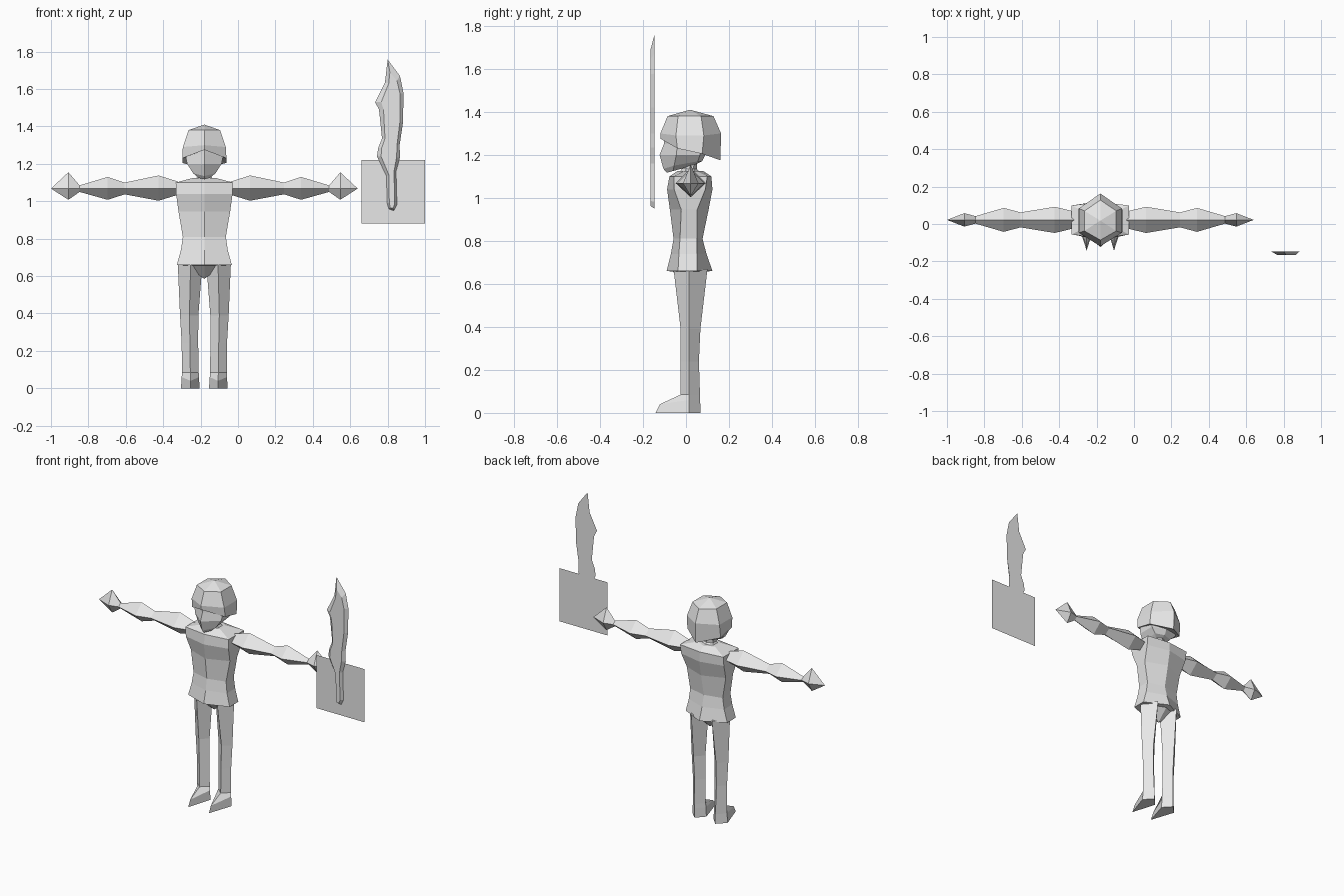
import bpy, bmesh

CX = -0.18  # figure's centre line
grey = bpy.data.materials.new("light grey")
grey.diffuse_color = (0.8, 0.8, 0.8, 1)


def loft(name, rings):
    """Skin closed rings of equal length; a collapsed ring becomes a point."""
    bm = bmesh.new()
    vs = [[bm.verts.new(p) for p in r] for r in rings]
    n = len(rings[0])
    for a, b in zip(vs, vs[1:]):
        for i in range(n):
            j = (i + 1) % n
            bm.faces.new((a[i], a[j], b[j], b[i]))
    bm.faces.new(vs[0][::-1])
    bm.faces.new(vs[-1])
    bmesh.ops.remove_doubles(bm, verts=bm.verts, dist=0.0005)
    bmesh.ops.recalc_face_normals(bm, faces=bm.faces)
    me = bpy.data.meshes.new(name)
    bm.to_mesh(me)
    bm.free()
    me.materials.append(grey)
    ob = bpy.data.objects.new(name, me)
    bpy.context.collection.objects.link(ob)
    return ob


def hexa(z, hx, yf, cf, cb, yb):
    """Six-sided ring: front point, two corners each side, back point.
    z is one height or (front, front corner, back corner, back)."""
    a, b, c, d = z if isinstance(z, tuple) else (z,) * 4
    return [(CX, yf, a), (CX + hx, cf, b), (CX + hx, cb, c),
            (CX, yb, d), (CX - hx, cb, c), (CX - hx, cf, b)]


def point(y, z):
    return [(CX, y, z)] * 6


# torso with shoulders, waist, flared hem and crotch point
loft("torso", [
    point(0.015, 0.585),
    hexa(0.657, 0.10, -0.06, -0.03, 0.05, 0.09),
    hexa(0.66, 0.147, -0.09, -0.037, 0.05, 0.123),
    hexa(0.74, 0.125, -0.07, -0.033, 0.05, 0.095),
    hexa(0.81, 0.115, -0.058, -0.028, 0.05, 0.077),
    hexa(0.945, 0.138, -0.075, -0.022, 0.052, 0.105),
    hexa(1.04, 0.151, -0.088, -0.055, 0.09, 0.123),
    hexa(1.10, 0.153, -0.077, -0.056, 0.099, 0.118),
    hexa(1.125, 0.06, -0.04, -0.01, 0.05, 0.08)])

# neck
loft("neck", [
    hexa(1.10, 0.06, -0.04, -0.01, 0.05, 0.08),
    hexa(1.135, 0.035, -0.02, 0.0, 0.035, 0.05),
    hexa(1.20, 0.04, -0.03, 0.0, 0.04, 0.055)])

# face with brow, nose and chin
loft("face", [
    hexa((1.117, 1.125, 1.15, 1.16), 0.03, -0.09, -0.06, 0.03, 0.05),
    hexa((1.135, 1.15, 1.17, 1.17), 0.06, -0.105, -0.055, 0.055, 0.075),
    hexa((1.20, 1.20, 1.20, 1.20), 0.092, -0.123, -0.045, 0.065, 0.09),
    hexa((1.25, 1.25, 1.25, 1.25), 0.102, -0.103, -0.04, 0.07, 0.10),
    hexa(1.29, 0.10, -0.10, -0.04, 0.07, 0.10)])

# hair cap: hem rises from the back to the forehead
loft("hair", [
    hexa((1.28, 1.24, 1.215, 1.20), 0.09, -0.09, -0.035, 0.06, 0.11),
    hexa((1.275, 1.23, 1.205, 1.175), 0.118, -0.118, -0.04, 0.075, 0.16),
    hexa((1.30, 1.29, 1.29, 1.30), 0.115, -0.119, -0.047, 0.083, 0.163),
    hexa(1.38, 0.085, -0.086, -0.037, 0.07, 0.128),
    point(0.018, 1.41)])


def arm_ring(s, x, zt, zb, hy):
    """Diamond ring across an arm at distance x from the centre line."""
    X = CX + s * x
    return [(X, 0.022, zt), (X, 0.022 - hy, 1.068), (X, 0.022, zb), (X, 0.022 + hy, 1.068)]


def leg_ring(s, z, xi, xm, xo, yf, yb, zf=None):
    """Diamond ring across a leg; zf lets the front corner sit lower."""
    X = lambda d: CX + s * d
    return [(X(xm), yf, z if zf is None else zf), (X(xo), 0.015, z),
            (X(xm), yb, z), (X(xi), 0.015, z)]


for side, s in (("right", 1), ("left", -1)):
    # arms
    loft(side + "_upper_arm", [
        arm_ring(s, 0.140, 1.105, 1.035, 0.045),
        arm_ring(s, 0.244, 1.138, 1.003, 0.070),
        arm_ring(s, 0.426, 1.100, 1.037, 0.040)])
    loft(side + "_forearm", [
        arm_ring(s, 0.426, 1.100, 1.037, 0.040),
        arm_ring(s, 0.517, 1.130, 1.008, 0.064),
        arm_ring(s, 0.667, 1.085, 1.050, 0.020)])
    loft(side + "_hand", [
        arm_ring(s, 0.667, 1.085, 1.050, 0.020),
        arm_ring(s, 0.727, 1.155, 1.008, 0.036),
        arm_ring(s, 0.820, 1.068, 1.068, 0.0)])
    # legs and pointed feet
    loft(side + "_thigh", [
        leg_ring(s, 0.67, 0.010, 0.073, 0.142, -0.058, 0.10),
        leg_ring(s, 0.39, 0.032, 0.080, 0.130, -0.025, 0.067)])
    loft(side + "_shin", [
        leg_ring(s, 0.39, 0.032, 0.080, 0.130, -0.025, 0.067),
        leg_ring(s, 0.24, 0.033, 0.077, 0.121, -0.025, 0.060),
        leg_ring(s, 0.085, 0.030, 0.075, 0.120, -0.025, 0.065)])
    loft(side + "_foot", [
        leg_ring(s, 0.085, 0.030, 0.075, 0.120, -0.025, 0.065),
        leg_ring(s, 0.060, 0.029, 0.073, 0.121, -0.122, 0.066, 0.04),
        leg_ring(s, 0.0, 0.025, 0.073, 0.125, -0.142, 0.067)])

# blade: back outline x, z and the inset front outline x, z
BACK, FRONT = -0.147, -0.165
outline = [
    (0.800, 1.758, 0.812, 1.69), (0.866, 1.670, 0.850, 1.645),
    (0.885, 1.578, 0.866, 1.575), (0.882, 1.420, 0.865, 1.42),
    (0.864, 1.300, 0.850, 1.30), (0.866, 1.235, 0.848, 1.235),
    (0.845, 1.160, 0.834, 1.16), (0.850, 0.983, 0.838, 0.985),
    (0.834, 0.950, 0.828, 0.962), (0.807, 0.958, 0.814, 0.966),
    (0.797, 0.990, 0.809, 0.99), (0.794, 1.135, 0.807, 1.14),
    (0.743, 1.240, 0.765, 1.24), (0.749, 1.283, 0.768, 1.285),
    (0.770, 1.336, 0.786, 1.336), (0.754, 1.490, 0.778, 1.49),
    (0.733, 1.530, 0.766, 1.53), (0.786, 1.636, 0.806, 1.63)]
loft("blade", [[(x, BACK, z) for x, z, _, _ in outline],
               [(x, FRONT, z) for _, _, x, z in outline]])

# flat square panel behind the grip
me = bpy.data.meshes.new("square_panel")
me.from_pydata([(0.66, BACK, 0.88), (1.0, BACK, 0.88), (1.0, BACK, 1.22), (0.66, BACK, 1.22)],
               [], [(0, 1, 2, 3)])
me.materials.append(grey)
bpy.context.collection.objects.link(bpy.data.objects.new("square_panel", me))
